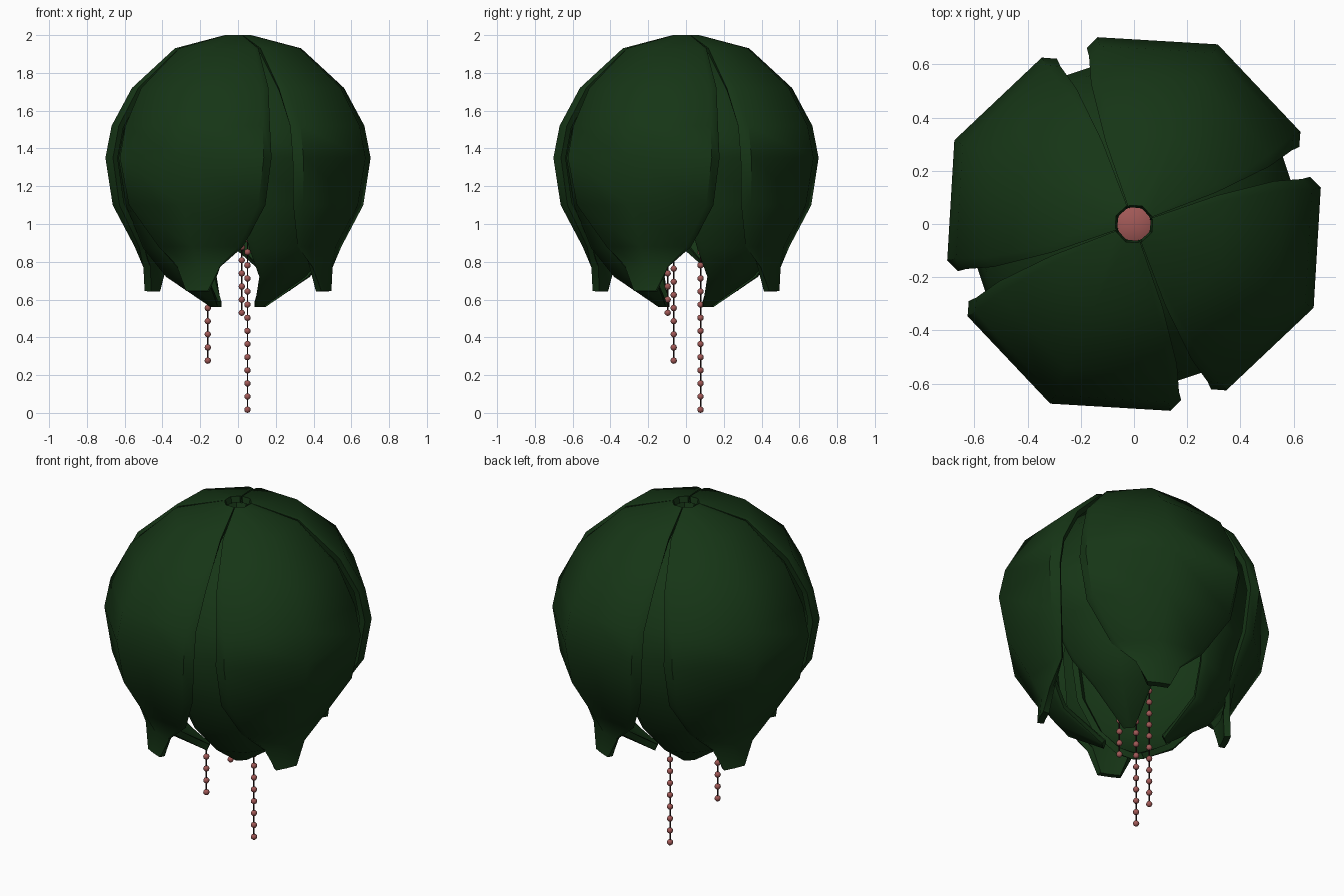
import bpy, bmesh
from math import radians, cos, sin

if "Cube" in bpy.data.objects:
    bpy.data.objects.remove(bpy.data.objects["Cube"])


def material(name, rgb):
    m = bpy.data.materials.new(name)
    m.diffuse_color = (*rgb, 1)
    m.use_nodes = True
    m.node_tree.nodes["Principled BSDF"].inputs["Base Color"].default_value = m.diffuse_color
    return m


GREEN = material("petal_green", (0.008, 0.036, 0.008))
PINK = material("bead_pink", (0.36, 0.10, 0.095))
DARK = material("thread_dark", (0.02, 0.008, 0.008))


def finish(ob, name, mat, angle=45):
    ob.name = name
    ob.data.materials.append(mat)
    bpy.ops.object.select_all(action='DESELECT')
    ob.select_set(True)
    bpy.context.view_layer.objects.active = ob
    for m in list(ob.modifiers):
        bpy.ops.object.modifier_apply(modifier=m.name)
    bpy.ops.object.shade_smooth_by_angle(angle=radians(angle))


def petal(name, mid_angle, profile, thickness):
    """Curved petal: profile rows are (radius, height, half width in degrees)."""
    columns = [(-1, .92), (-.9, .96), (0, 1), (.9, .96), (1, .92)]
    bm = bmesh.new()
    grid = []
    for r, z, half in profile:
        row = []
        for u, k in columns:
            a = radians(mid_angle + u * half)
            kk = k if half > 20 else 1
            row.append(bm.verts.new((r * kk * cos(a), r * kk * sin(a), z)))
        grid.append(row)
    for a, b in zip(grid, grid[1:]):
        for j in range(len(columns) - 1):
            bm.faces.new((a[j], b[j], b[j + 1], a[j + 1]))
    me = bpy.data.meshes.new(name)
    bm.to_mesh(me)
    bm.free()
    ob = bpy.data.objects.new(name, me)
    bpy.context.collection.objects.link(ob)
    s = ob.modifiers.new("thickness", 'SOLIDIFY')
    s.thickness = thickness
    s.offset = -1
    finish(ob, name, GREEN)


OUTER = [(.075, 2.0, 44), (.36, 1.93, 44), (.60, 1.72, 42), (.71, 1.52, 40),
         (.745, 1.35, 40), (.70, 1.10, 38), (.57, .88, 28), (.51, .77, 14),
         (.52, .645, 7)]
INNER = [(.08, 1.96, 45), (.33, 1.88, 45), (.54, 1.68, 44), (.63, 1.50, 43),
         (.66, 1.35, 42), (.62, 1.10, 41), (.53, .87, 34), (.42, .72, 24),
         (.17, .56, 10)]

# two layers of four petals
for i in range(4):
    petal(f"outer_petal_{i + 1}", -115 + 90 * i, OUTER, .035)
    petal(f"inner_petal_{i + 1}", -49 + 90 * i, INNER, .035)

# flower heart inside the bud
bpy.ops.mesh.primitive_uv_sphere_add(segments=16, ring_count=10, radius=.17,
                                     location=(0, 0, 1.15))
finish(bpy.context.object, "flower_heart", PINK)

# hanging bead strings: x, y, height of lowest bead
TOP, STEP, BEAD = 1.08, .0695, .017
for n, (x, y, low) in enumerate([(-.16, -.065, .277), (.02, -.097, .53),
                                 (.05, .077, BEAD)], 1):
    bpy.ops.mesh.primitive_cylinder_add(vertices=6, radius=.004, depth=TOP - low,
                                        location=(x, y, (TOP + low) / 2))
    finish(bpy.context.object, f"thread_{n}", DARK)
    bm = bmesh.new()
    z = low
    while z < TOP:
        part = bmesh.ops.create_uvsphere(bm, u_segments=8, v_segments=6, radius=BEAD)
        bmesh.ops.translate(bm, verts=part["verts"], vec=(x, y, z))
        z += STEP
    me = bpy.data.meshes.new("beads")
    bm.to_mesh(me)
    bm.free()
    ob = bpy.data.objects.new("beads", me)
    bpy.context.collection.objects.link(ob)
    finish(ob, f"beads_{n}", PINK, 60)
